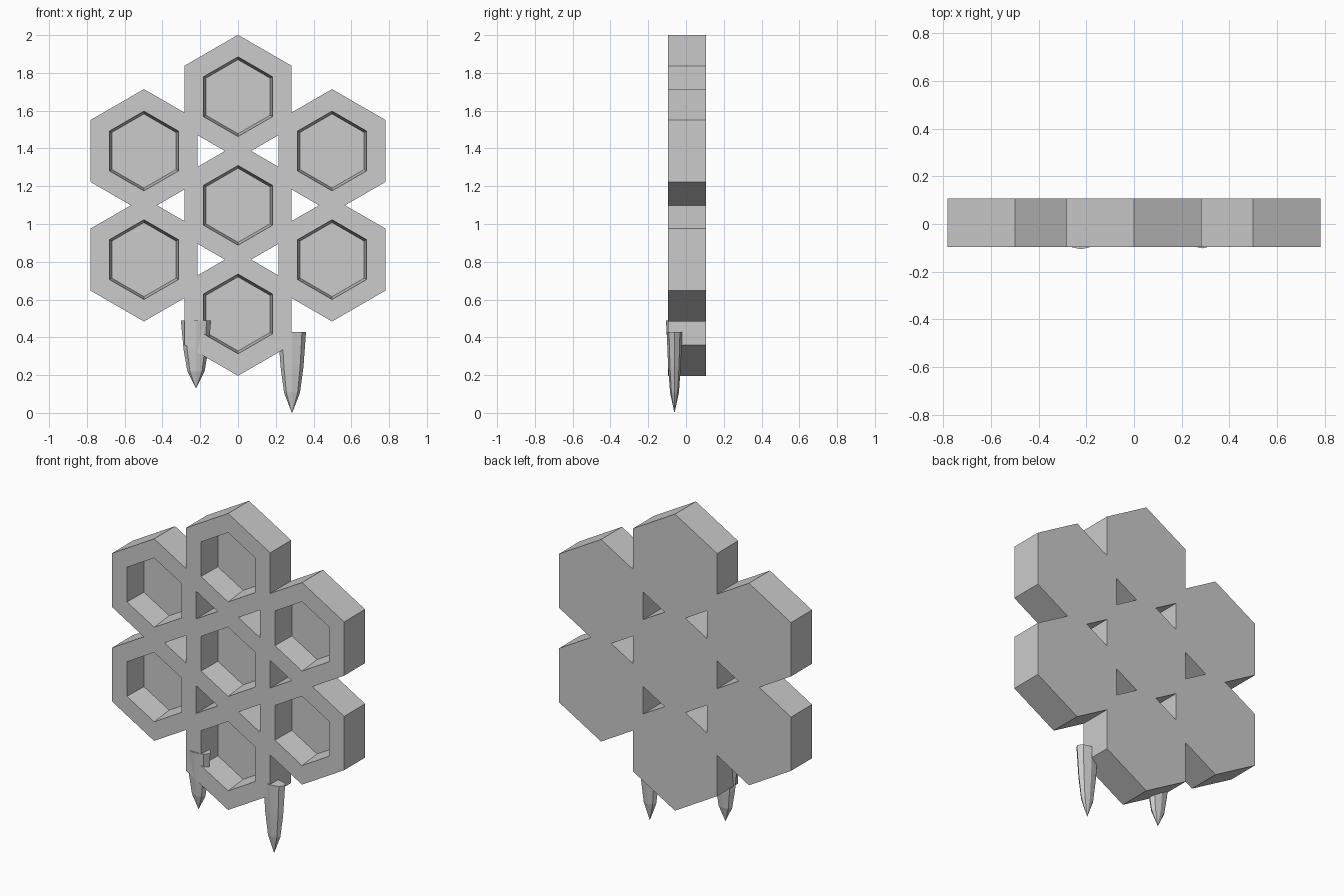
import bpy, bmesh
from math import sin, cos, pi

if "Cube" in bpy.data.objects:
    bpy.data.objects.remove(bpy.data.objects["Cube"])

FRONT, BACK = -0.0955, 0.106
MID_Z, PITCH = 1.099, 0.575
CENTRES = [(0, MID_Z)] + [(PITCH * sin(k * pi / 3), MID_Z + PITCH * cos(k * pi / 3))
                          for k in range(6)]


def loft(bm, rings):
    """Skin a list of equal point rings and cap both ends."""
    rows = [[bm.verts.new(p) for p in r] for r in rings]
    n = len(rows[0])
    for a, b in zip(rows, rows[1:]):
        for i in range(n):
            j = (i + 1) % n
            bm.faces.new((a[i], a[j], b[j], b[i]))
    bm.faces.new(rows[0])
    bm.faces.new(rows[-1])


def make(name, bm):
    bmesh.ops.recalc_face_normals(bm, faces=bm.faces)
    me = bpy.data.meshes.new(name)
    bm.to_mesh(me)
    bm.free()
    ob = bpy.data.objects.new(name, me)
    bpy.context.collection.objects.link(ob)
    return ob


def hexagon(c, r, y):
    return [(c[0] + r * sin(i * pi / 3), y, c[1] + r * cos(i * pi / 3)) for i in range(6)]


def hex_cell(name, centres, r1, y1, r2, y2):
    bm = bmesh.new()
    for c in centres:
        loft(bm, [hexagon(c, r1, y1), hexagon(c, r2, y2)])
    return make(name, bm)


def boolean(ob, tool, op):
    m = ob.modifiers.new(op, 'BOOLEAN')
    m.operation, m.object, m.solver = op, tool, 'EXACT'
    tool.hide_render = True


# honeycomb slab: seven overlapping cells merged into one
slab = hex_cell("honeycomb", CENTRES[:1], 0.3275, FRONT, 0.3275, BACK)
tools = []
for c in CENTRES[1:]:
    t = hex_cell("cell_helper", [c], 0.3275, FRONT, 0.3275, BACK)
    boolean(slab, t, 'UNION')
    tools.append(t)

# tapered pockets sunk into the front
pockets = hex_cell("pocket_cutter", CENTRES, 0.213, FRONT - 0.02, 0.196, FRONT + 0.145)
boolean(slab, pockets, 'DIFFERENCE')
tools.append(pockets)

# bake the booleans and drop the helpers
dg = bpy.context.evaluated_depsgraph_get()
baked = bpy.data.meshes.new_from_object(slab.evaluated_get(dg))
slab.modifiers.clear()
slab.data = baked
for t in tools:
    bpy.data.objects.remove(t)


# honey drips: flattened eight-sided tapers ending in a point
def drip(name, x, rx, ry, top, tip):
    bm = bmesh.new()
    rings = []
    for f, s in ((0, 1), (0.43, 0.82), (0.75, 0.57), (1, 0.01)):
        z = top + (tip - top) * f
        rings.append([(x + rx * s * cos(i * pi / 4), -0.061 + ry * s * sin(i * pi / 4), z)
                      for i in range(8)])
    loft(bm, rings)
    make(name, bm)


drip("left_drip", -0.2225, 0.08, 0.045, 0.49, 0.13)
drip("right_drip", 0.286, 0.074, 0.041, 0.428, 0.0)
